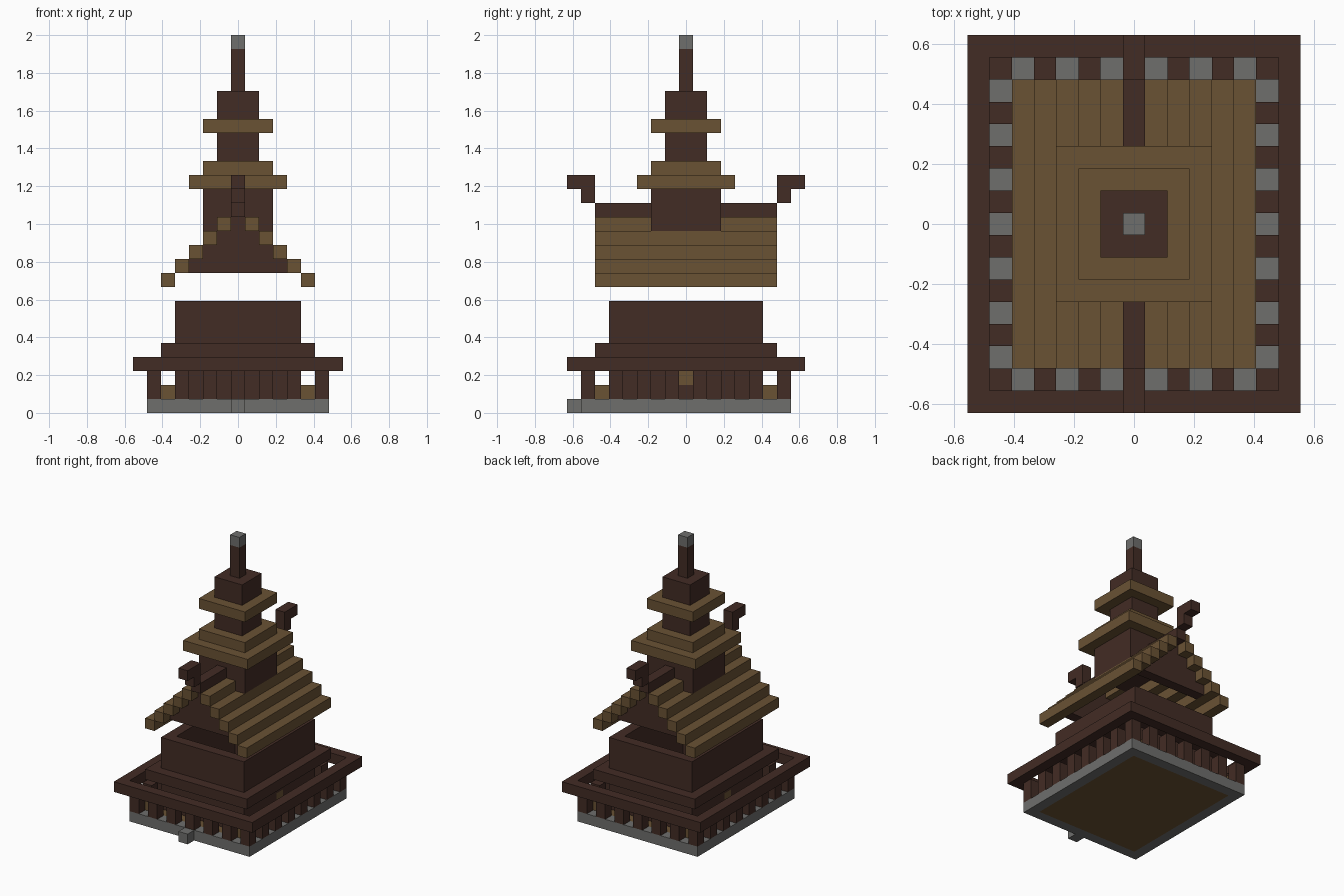
import bpy
import bmesh
from mathutils import Matrix, Vector

U = 2 / 27  # one block

if "Cube" in bpy.data.objects:
    bpy.data.objects.remove(bpy.data.objects["Cube"], do_unlink=True)


def material(name, rgb):
    m = bpy.data.materials.new(name)
    m.use_nodes = True
    col = (*rgb, 1)
    m.diffuse_color = col
    m.node_tree.nodes["Principled BSDF"].inputs["Base Color"].default_value = col
    return m


DARK = material("dark_wood", (0.055, 0.025, 0.018))
TAN = material("tan_wood", (0.144, 0.084, 0.034))
GREY = material("grey_stone", (0.158, 0.158, 0.152))


def build(name, mat, boxes):
    """Join boxes given as inclusive block ranges (x0, x1, y0, y1, z0, z1)."""
    bm = bmesh.new()
    for x0, x1, y0, y1, z0, z1 in boxes:
        mid = Vector((x0 + x1, y0 + y1, z0 + z1 + 1)) * (U / 2)
        size = Vector((x1 - x0 + 1, y1 - y0 + 1, z1 - z0 + 1)) * U
        bmesh.ops.create_cube(bm, size=1, matrix=Matrix.Translation(mid) @ Matrix.Diagonal((*size, 1)))
    mesh = bpy.data.meshes.new(name)
    bm.to_mesh(mesh)
    bm.free()
    mesh.materials.append(mat)
    obj = bpy.data.objects.new(name, mesh)
    bpy.context.collection.objects.link(obj)
    return obj


def block(r, s, z0, z1):
    return [(-r, r, -s, s, z0, z1)]


def ring(r, s, z0, z1):
    """Hollow rectangle, one block thick."""
    boxes = [(-r, r, y, y, z0, z1) for y in (-s, s)]
    return boxes + [(x, x, 1 - s, s - 1, z0, z1) for x in (-r, r)]


# Stone base, floor and front step
build("base_border", GREY, ring(6, 7, 0, 0))
build("floor", TAN, block(5, 6, 0, 0))
build("front_step", GREY, [(0, 0, -8, -8, 0, 0)])

# Veranda posts, railing and corner crates
posts = [(x, x, y, y, 1, 2) for y in (-7, 7) for x in range(-6, 7, 2)]
posts += [(x, x, y, y, 1, 2) for x in (-6, 6) for y in range(-5, 6, 2)]
build("veranda_posts", DARK, posts)
build("veranda_rim", DARK, ring(7, 8, 3, 3))
build("corner_crates", TAN, [(x, x, y, y, 1, 1) for x in (-5, 5) for y in (-6, 6)])

# Hall walls with a window gap on each side, and a ledge around them
walls = [(-4, 4, y, y, 1, 7) for y in (-5, 5)]
for x in (-4, 4):
    walls += [(x, x, -4, -1, 1, 7), (x, x, 1, 4, 1, 7), (x, x, 0, 0, 1, 1), (x, x, 0, 0, 3, 7)]
build("hall_walls", DARK, walls)
build("side_windows", TAN, [(x, x, 0, 0, 2, 2) for x in (-4, 4)])
build("hall_ledge", DARK, ring(5, 6, 4, 4))

# Stepped gable roof; the top step stops at the tower
steps = [(s * i, s * i, -6, 6, 14 - i, 14 - i) for i in range(2, 6) for s in (-1, 1)]
steps += [(x, x, y, y + 3, 13, 13) for x in (-1, 1) for y in (-6, 3)]
build("roof_steps", TAN, steps)
build("roof_ridge", DARK, [(0, 0, y, y + 3, 14, 14) for y in (-6, 3)])
build("gable_walls", DARK, [(-w, w, y, y, 13 - w, 13 - w) for w in range(4) for y in (-5, 5)])

# Curled ridge ends
horns = []
for s in (-1, 1):
    horns += [(0, 0, 7 * s, 7 * s, 15, 16), (0, 0, 8 * s, 8 * s, 16, 16)]
build("ridge_horns", DARK, horns)

# Tower tiers: name, material, half width, first and last layer
for name, mat, r, z0, z1 in (
    ("tower_lower", DARK, 2, 13, 15),
    ("lower_eave", TAN, 3, 16, 16),
    ("lower_eave_top", TAN, 2, 17, 17),
    ("tower_middle", DARK, 1, 18, 19),
    ("upper_eave", TAN, 2, 20, 20),
    ("tower_upper", DARK, 1, 21, 22),
    ("spire", DARK, 0, 23, 25),
    ("spire_cap", GREY, 0, 26, 26),
):
    build(name, mat, block(r, r, z0, z1))
